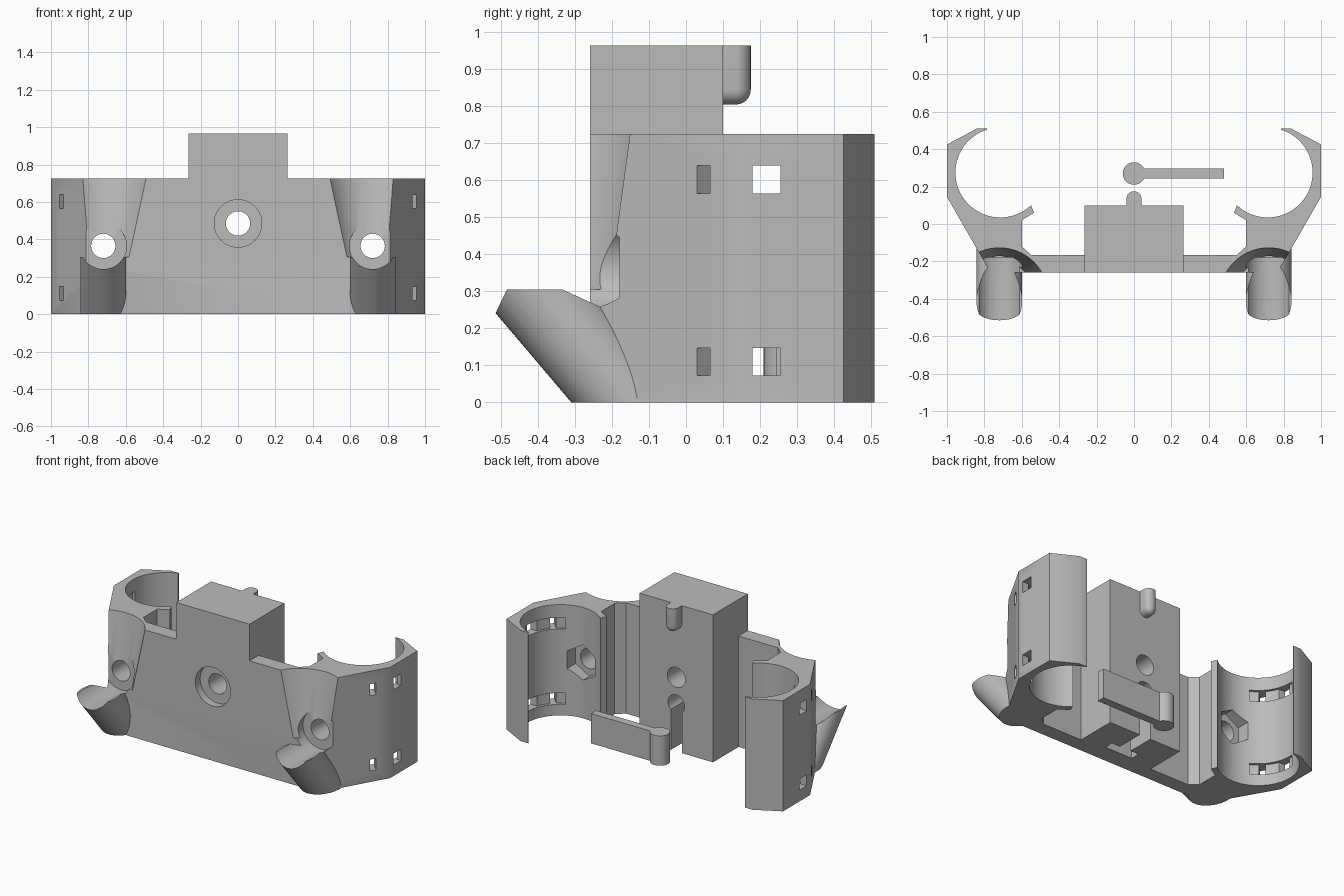
import bpy, bmesh, math
from mathutils import Vector

if "Cube" in bpy.data.objects:
    bpy.data.objects.remove(bpy.data.objects["Cube"])

grey = bpy.data.materials.new("matte_grey")
grey.diffuse_color = (0.5, 0.5, 0.5, 1)
grey.use_nodes = True
grey.node_tree.nodes["Principled BSDF"].inputs["Base Color"].default_value = grey.diffuse_color


def finish(name, bm):
    bmesh.ops.recalc_face_normals(bm, faces=bm.faces)
    me = bpy.data.meshes.new(name)
    bm.to_mesh(me)
    bm.free()
    ob = bpy.data.objects.new(name, me)
    bpy.context.collection.objects.link(ob)
    me.materials.append(grey)
    return ob


def loft(name, low, high):
    """Solid between two matching rings of 3D points."""
    bm = bmesh.new()
    a = [bm.verts.new(p) for p in low]
    b = [bm.verts.new(p) for p in high]
    n = len(a)
    bm.faces.new(a)
    bm.faces.new(b)
    for i in range(n):
        j = (i + 1) % n
        bm.faces.new((a[i], a[j], b[j], b[i]))
    return finish(name, bm)


def prism(name, pts, z0, z1):
    return loft(name, [(x, y, z0) for x, y in pts], [(x, y, z1) for x, y in pts])


def box(name, x0, x1, y0, y1, z0, z1):
    return prism(name, [(x0, y0), (x1, y0), (x1, y1), (x0, y1)], z0, z1)


def arc(cx, cy, rx, a0, a1, n, ry=None):
    ry = ry or rx
    return [(cx + rx * math.cos(math.radians(a0 + (a1 - a0) * i / n)),
             cy + ry * math.sin(math.radians(a0 + (a1 - a0) * i / n))) for i in range(n + 1)]


def ring(cx, cy, rx, n=48, ry=None, start=0):
    return arc(cx, cy, rx, start, start + 360, n, ry)[:-1]


def bore_y(x, z, r, y0, y1, n=48, start=0):
    """Round or polygonal cutter running along y."""
    pts = ring(x, z, r, n, start=start)
    return loft("cutter", [(px, y0, pz) for px, pz in pts], [(px, y1, pz) for px, pz in pts])


def cut(target, cutter):
    cutter.hide_render = True
    m = target.modifiers.new("cut", 'BOOLEAN')
    m.operation = 'DIFFERENCE'
    m.solver = 'EXACT'
    m.object = cutter
    bpy.context.view_layer.objects.active = target
    bpy.ops.object.modifier_apply(modifier=m.name)
    bpy.data.objects.remove(cutter)


# Bracket body: mirrored plan outline with a clamp at each end
CX, CY, R = 0.715, 0.275, 0.24
half = [(0.69, -0.26), (0.75, -0.29), (1, 0.145), (1, 0.425), (0.84, 0.51), (0.785, 0.51)]
half += arc(CX, CY, R, 72.7, -133.3, 48)
half += [(0.535, 0.06), (0.6, 0.02), (0.6, -0.12), (0.55, -0.165), (0.265, -0.165), (0.265, 0.1)]
body = prism("bracket_body", half + [(-x, y) for x, y in reversed(half)], 0, 0.725)
parts = [body]

for s, side in ((1, "right"), (-1, "left")):
    bx = s * 0.72
    # Tapered driver relief above the screw
    cut(body, loft("cutter", [(x, y, 0.305) for x, y in ring(bx, -0.36, 0.17, 64)],
                   [(x, y, 0.745) for x, y in ring(bx, -0.391, 0.267, 64)]))
    # Screw seat, through hole and nut trap
    cut(body, bore_y(bx, 0.365, 0.124, -0.8, -0.18))
    cut(body, bore_y(bx, 0.365, 0.065, -0.6, 0.2))
    cut(body, bore_y(bx, 0.365, 0.115, -0.03, 0.25, 6, 30))
    # Strap grooves inside the clamp and their slots through the wall
    for z0, z1 in ((0.073, 0.147), (0.565, 0.64)):
        sector = arc(CX, CY, 0.225, -62, 5, 20) + arc(CX, CY, 0.257, 5, -62, 20)
        cut(body, prism("cutter", [(s * x, y) for x, y in sector], z0, z1))
        cut(body, box("cutter", s * 0.92, s * 1.05, 0.18, 0.255, z0, z1))
        d, t = Vector((0.707, -0.707)), Vector((0.5, 0.867)) * 0.02
        mid = Vector((0.944, 0.047))
        quad = [mid - d * 0.11 - t, mid + d * 0.06 - t, mid + d * 0.06 + t, mid - d * 0.11 + t]
        cut(body, prism("cutter", [(s * p.x, p.y) for p in quad], z0, z1))
    # Slanted boss under the screw, grooved along its top
    boss = loft(side + "_slanted_boss",
                [(x, y, 0) for x, y in ring(bx, -0.15, 0.1225, 64, 0.16)],
                [(x, y, 0.305) for x, y in ring(bx, -0.409, 0.1225, 64, 0.16)])
    cut(boss, bore_y(bx, 0.365, 0.124, -0.8, -0.18))
    parts.append(boss)

# Centre hole with recess on the front
cut(body, bore_y(0, 0.485, 0.065, -0.5, 0.3))
cut(body, bore_y(0, 0.485, 0.127, -0.5, -0.21))
# Keyhole slot and cross slot opening at the bottom of the block
cut(body, bore_y(0, 0.31, 0.06, -0.12, 0.3))
cut(body, box("cutter", -0.04, 0.04, -0.12, 0.3, -0.1, 0.3))
cut(body, box("cutter", -0.1, 0.1, -0.14, -0.08, -0.1, 0.3))

# Upper part of the centre block
parts.append(box("block_top", -0.265, 0.265, -0.26, 0.1, 0.725, 0.965))

# Rounded locating pin on the back of the block
bm = bmesh.new()
for y in (0.07, 0.135):
    for lat in range(0, 91, 15):
        c, z = math.cos(math.radians(lat)), math.sin(math.radians(lat))
        for x, py in ring(0, y, 0.04 * max(c, 0.02), 32):
            bm.verts.new((x, py, 0.845 - 0.04 * z))
    for x, py in ring(0, y, 0.04, 32):
        bm.verts.new((x, py, 0.965))
res = bmesh.ops.convex_hull(bm, input=bm.verts)
bmesh.ops.delete(bm, geom=[v for v in bm.verts if not v.link_faces], context='VERTS')
parts.append(finish("locating_pin", bm))

# Loose key: round head with a flat bar in one outline
a = math.degrees(math.asin(0.026 / 0.06))
key = arc(0, 0.27, 0.06, a, 360 - a, 40) + [(0.48, 0.244), (0.48, 0.296)]
parts.append(prism("loose_key", key, 0, 0.195))

# Smooth the round faces and keep hard edges
bpy.ops.object.select_all(action='DESELECT')
for ob in parts:
    ob.select_set(True)
bpy.context.view_layer.objects.active = body
bpy.ops.object.shade_smooth_by_angle(angle=math.radians(30))
